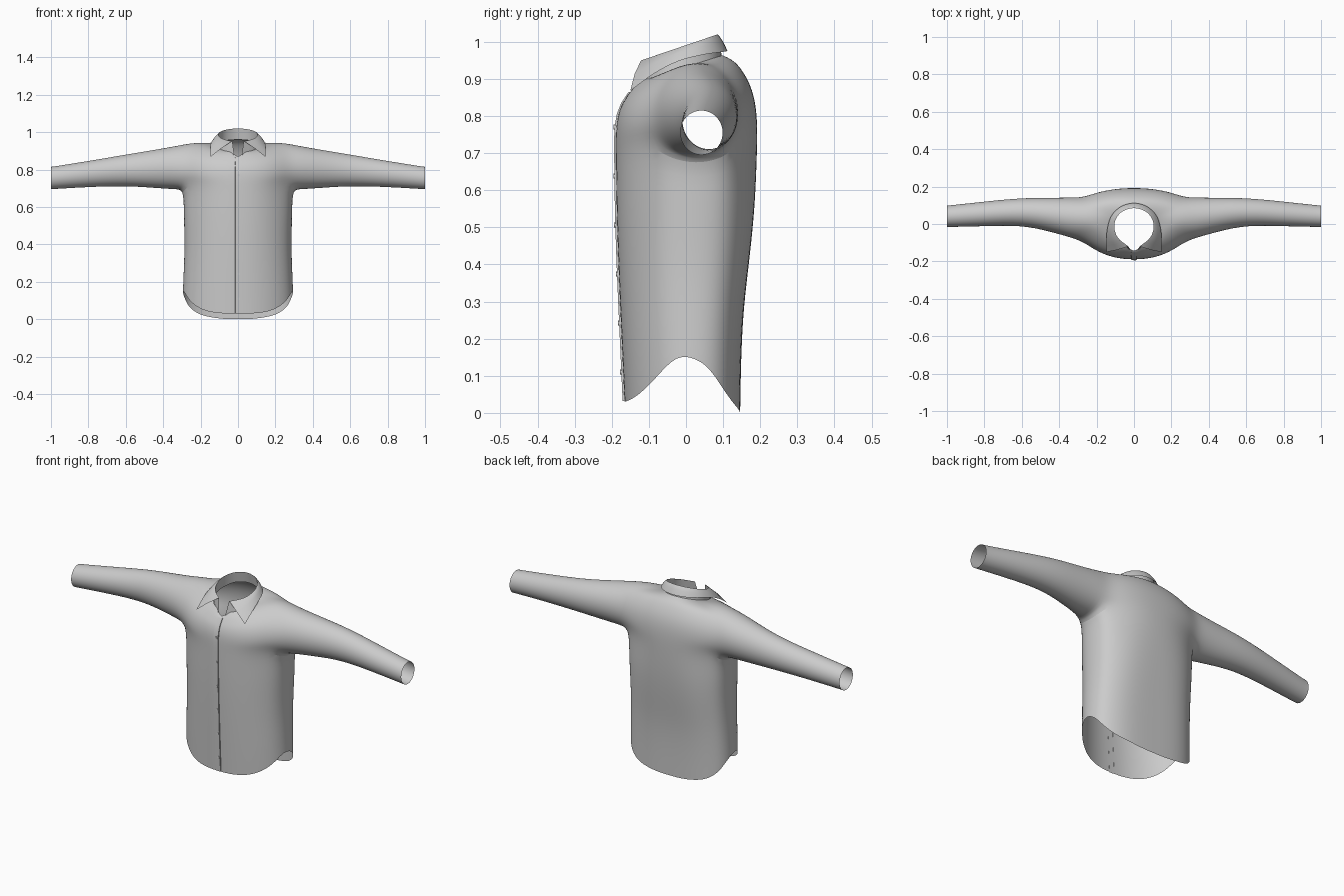
import bpy, bmesh, math
from mathutils import Vector
from mathutils.bvhtree import BVHTree

if "Cube" in bpy.data.objects:
    bpy.data.objects.remove(bpy.data.objects["Cube"])

cloth = bpy.data.materials.new("grey_cloth")
cloth.diffuse_color = (0.6, 0.6, 0.6, 1)
cloth.use_nodes = True
cloth.node_tree.nodes["Principled BSDF"].inputs["Base Color"].default_value = cloth.diffuse_color


def make(name, verts, faces, subsurf=0, mirror=False):
    me = bpy.data.meshes.new(name)
    me.from_pydata(verts, [], faces)
    bm = bmesh.new()
    bm.from_mesh(me)
    bmesh.ops.remove_doubles(bm, verts=bm.verts, dist=1e-4)
    bmesh.ops.recalc_face_normals(bm, faces=bm.faces)
    bm.to_mesh(me)
    bm.free()
    ob = bpy.data.objects.new(name, me)
    bpy.context.collection.objects.link(ob)
    me.materials.append(cloth)
    if mirror:
        m = ob.modifiers.new("mirror", 'MIRROR')
        m.merge_threshold = 0.0005
    if subsurf:
        s = ob.modifiers.new("smooth", 'SUBSURF')
        s.levels = s.render_levels = subsurf
    bpy.context.view_layer.objects.active = ob
    ob.select_set(True)
    bpy.ops.object.shade_smooth_by_angle(angle=math.radians(50))
    ob.select_set(False)
    return ob


def lerp(a, b, t):
    return a + (b - a) * t


def table(t, pts):
    """Piecewise linear lookup."""
    for (a, va), (b, vb) in zip(pts, pts[1:]):
        if t <= b:
            return lerp(va, vb, max(0, (t - a) / (b - a)))
    return pts[-1][1]


# --- Shirt body: right half, columns run from front centre (0) to back centre (12)
plan = [(0, -.19), (.07, -.187), (.14, -.168), (.205, -.135), (.262, -.085), (.288, -.03),
        (.293, .025), (.288, .08), (.265, .13), (.21, .168), (.145, .187), (.07, .192), (0, .192)]
hem = [.03, .03, .036, .055, .1, .155, .15, .125, .065, .025, .01, 0, 0]
front_depth = [(0, .87), (.3, .94), (.5, .98), (.7, 1)]
back_depth = [(0, .76), (.25, .78), (.4, .87), (.6, .97), (.7, 1)]
width = [(0, 1.0), (.15, 1.01), (.4, .975), (.7, 1)]
# armhole edges and centre lines on the rows above the armpit
arm_front = [(.265, -.075, .72), (.268, -.102, .77), (.266, -.098, .83), (.26, -.07, .885), (.24, -.03, .925)]
arm_back = [(.265, .12, .72), (.268, .145, .77), (.266, .145, .83), (.26, .125, .885), (.24, .09, .93)]
mid_front = [(-.19, .70), (-.19, .75), (-.187, .79), (-.177, .825), (-.163, .848)]
mid_back = [(.192, .70), (.193, .77), (.189, .83), (.175, .885), (.145, .935)]
armpit = [(.288, -.03, .70), (.293, .025, .69), (.288, .08, .70)]
shoulder = [(.24, 0, .94), (.24, .03, .945), (.24, .06, .942)]


def panel(edge, mid, s):
    return (edge[0] * s, lerp(mid[0], edge[1], s ** 2.4), lerp(mid[1], edge[2], s ** 2))


upper = []
for r in range(5):
    row = [panel(arm_front[r], mid_front[r], c / 4) for c in range(5)]
    row += armpit if r == 0 else shoulder if r == 4 else [None] * 3
    row += [panel(arm_back[r], mid_back[r], (4 - c) / 4) for c in range(5)]
    upper.append(row)

neck = []
for c in range(13):
    a = math.radians(c * 15)
    neck.append((.113 * math.sin(a), -.015 - .115 * math.cos(a), .928 - .036 * math.cos(a)))
neck[0] = (0, -.15, .86)

rows = []
for t in (0, .03, .2, .4, .6, .8):
    row = []
    for c, (x, y) in enumerate(plan):
        top = upper[0][c]
        z = lerp(hem[c], top[2], t)
        d = table(z, front_depth if y < 0 else back_depth)
        k = t ** 4
        row.append((lerp(x * table(z, width), top[0], k), lerp(y * d, top[1], k), z))
    rows.append(row)
rows += upper
rows.append([tuple(Vector(p).lerp(Vector(q), .5) + Vector((0, 0, .004))) for p, q in zip(upper[4], neck)])
rows.append(neck)

verts, ids, faces = [], {}, []
for r, row in enumerate(rows):
    for c, p in enumerate(row):
        if p:
            ids[r, c] = len(verts)
            verts.append(p)
for r in range(len(rows) - 1):
    for c in range(12):
        if 6 <= r < 10 and 4 <= c < 8:
            continue                      # armhole
        faces.append([ids[r, c], ids[r, c + 1], ids[r + 1, c + 1], ids[r + 1, c]])

# --- Sleeve grown out of the armhole: x, y range, z range
loop = [ids[6, c] for c in range(4, 9)] + [ids[r, 8] for r in (7, 8, 9)]
loop += [ids[10, c] for c in range(8, 3, -1)] + [ids[r, 4] for r in (9, 8, 7)]
for x, y0, y1, z0, z1 in [(.33, -.075, .142, .694, .926), (.45, -.04, .14, .702, .905),
                          (.6, -.006, .14, .713, .88), (.8, -.012, .12, .707, .846),
                          (.98, -.016, .1, .696, .817), (1.0, -.016, .099, .695, .815)]:
    ring = []
    for k in range(16):
        a = math.radians(-135 + 22.5 * k)
        ring.append(len(verts))
        verts.append((x, (y0 + y1) / 2 + .51 * (y1 - y0) * math.cos(a),
                      (z0 + z1) / 2 + .51 * (z1 - z0) * math.sin(a)))
    for k in range(16):
        n = (k + 1) % 16
        faces.append([loop[k], loop[n], ring[n], ring[k]])
    loop = ring
body = make("shirt_body", verts, faces, subsurf=2, mirror=True)

# surface lookup on the finished body
bpy.context.view_layer.update()
tree = BVHTree.FromObject(body, bpy.context.evaluated_depsgraph_get())


def front_y(x, z):
    hit = tree.ray_cast(Vector((x, -1, z)), Vector((0, 1, 0)))[0]
    return hit.y if hit else -.165


# --- Collar: stand and folded leaf, right half mirrored
def smooth(pts, n=4):
    p = [Vector(q) for q in pts]
    first = Vector((-p[1].x, p[1].y, p[1].z))
    p = [first] + p + [2 * p[-1] - p[-2]]
    out = []
    for i in range(1, len(p) - 2):
        for k in range(n):
            t = k / n
            out.append(.5 * (2 * p[i] + (p[i + 1] - p[i - 1]) * t
                             + (2 * p[i - 1] - 5 * p[i] + 4 * p[i + 1] - p[i + 2]) * t * t
                             + (3 * p[i] - p[i - 1] - 3 * p[i + 1] + p[i + 2]) * t ** 3))
    return out + [p[-2]]


base = smooth([(0, .097, .96), (.065, .077, .955), (.1, .035, .94), (.112, -.02, .925),
               (.09, -.08, .905), (.02, -.14, .875)])
crest = smooth([(x, y, .991 + .34 * y) for x, y in
                [(0, .085), (.06, .068), (.095, .03), (.105, -.02), (.085, -.075), (.03, -.12)]])
leaf = smooth([(0, .112, .975), (.07, .093, .972), (.12, .045, .965), (.142, -.02, .948),
               (.148, -.085, .915), (.147, -.15, .868)])
cv, cf = [], []
for b, t, l in zip(base, crest, leaf):
    fold = t + (l - t).normalized() * .006 + Vector((0, 0, .003))
    middle = fold.lerp(l, .5) + Vector((0, -.003 if l.y < 0 else 0, .004))
    cv += [tuple(b), tuple(t), tuple(fold), tuple(middle), tuple(l)]
for i in range(len(base) - 1):
    for k in range(4):
        a = i * 5 + k
        cf.append([a, a + 1, a + 6, a + 5])
make("collar", cv, cf, mirror=True)

# --- Button placket: thin raised strip following the front
pv, pf = [], []
N = 28
for i in range(N + 1):
    z = lerp(.032, .865, i / N)
    y = front_y(0, z)
    for x, d in ((-.015, .001), (-.014, -.005), (.013, -.005), (.014, .001)):
        pv.append((x, y + d, z))
for i in range(N):
    for k in range(3):
        a = i * 4 + k
        pf.append([a, a + 1, a + 5, a + 4])
make("button_placket", pv, pf)

# --- Buttons
for i in range(6):
    z = .77 - .132 * i
    bpy.ops.mesh.primitive_cylinder_add(vertices=12, radius=.007, depth=.004,
                                        location=(.004, front_y(0, z) - .006, z),
                                        rotation=(math.pi / 2, 0, 0))
    b = bpy.context.object
    b.name = f"button_{i + 1}"
    b.data.materials.append(cloth)
    b.select_set(False)
